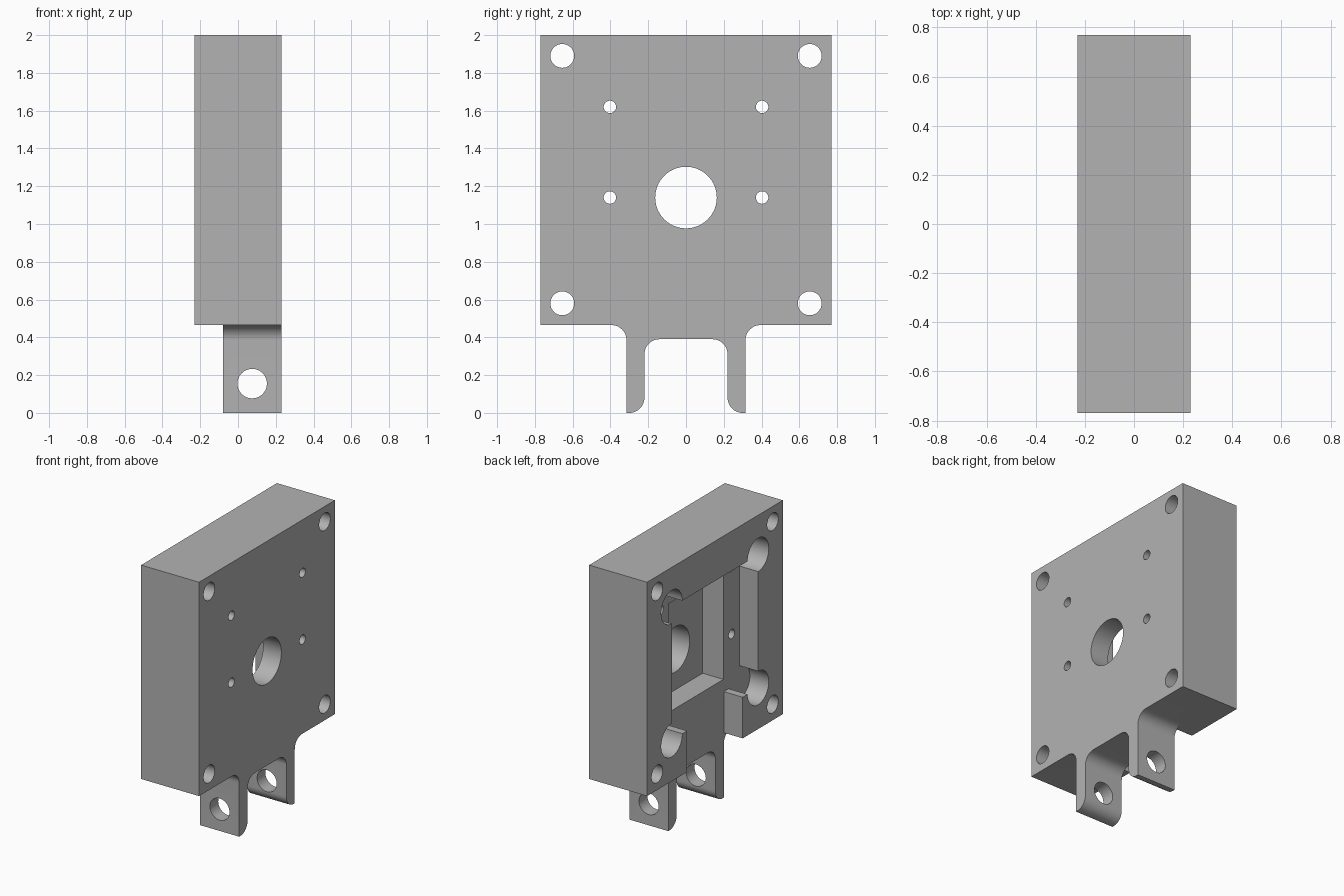
import bpy
import bmesh
from math import sin, cos, radians

cube = bpy.data.objects.get("Cube")
if cube:
    bpy.data.objects.remove(cube, do_unlink=True)

grey = bpy.data.materials.new("plain grey")
grey.use_nodes = True
colour = (0.45, 0.45, 0.45, 1)
grey.diffuse_color = colour
grey.node_tree.nodes["Principled BSDF"].inputs["Base Color"].default_value = colour


def arc(y, z, r, start, end, steps=12):
    angles = [radians(start + (end - start) * i / steps) for i in range(steps + 1)]
    return [(y + r * cos(a), z + r * sin(a)) for a in angles]


def circle(y, z, r, steps=48):
    return arc(y, z, r, 0, 360, steps)[:-1]


def prism(name, outline, low, high, axis="X"):
    """Extrude a closed outline along the x or y axis."""
    bm = bmesh.new()
    rings = []
    for d in (low, high):
        rings.append([bm.verts.new((d, u, v) if axis == "X" else (u, d, v))
                      for u, v in outline])
    bm.faces.new(rings[0])
    bm.faces.new(rings[1])
    n = len(outline)
    for i in range(n):
        j = (i + 1) % n
        bm.faces.new((rings[0][i], rings[0][j], rings[1][j], rings[1][i]))
    bmesh.ops.recalc_face_normals(bm, faces=bm.faces)
    mesh = bpy.data.meshes.new(name)
    bm.to_mesh(mesh)
    bm.free()
    mesh.materials.append(grey)
    obj = bpy.data.objects.new(name, mesh)
    bpy.context.collection.objects.link(obj)
    return obj


LEFT, STEP, RIGHT = -0.23, -0.08, 0.23
BASE, WIDE, LEG = 0.465, 0.77, 0.315
R = 0.08

# Block outline with two filleted legs, one half mirrored
half = [(-WIDE, 2), (-WIDE, BASE)]
half += arc(-LEG - R, BASE - R, R, 90, 0)
half += [(-LEG, 0)]
half += arc(-0.3, R, R, 270, 360)
half += arc(-0.22 + R, 0.39 - R, R, 180, 90)
outline = half + [(-y, z) for y, z in reversed(half)]
body = prism("mounting_block", outline, LEFT, RIGHT)

# Shallow pocket with relieved corners, open at the bottom, thinning the legs
PY, LOW, TOP, PR = 0.49, 0.76, 1.715, 0.12
pocket = arc(PY, LOW, PR, 180, 450, 36)
pocket += arc(PY, TOP, PR, 270, 540, 36)
pocket += arc(-PY, TOP, PR, 0, 270, 36)
pocket += arc(-PY, LOW, PR, 90, 360, 36)
pocket += [(-LEG, LOW), (-LEG, BASE), (-LEG - R, BASE), (-LEG - R, -0.2)]
pocket += [(LEG + R, -0.2), (LEG + R, BASE), (LEG, BASE), (LEG, LOW)]
cutters = [prism("pocket_cutter", pocket, -0.5, STEP)]

# Deeper rectangular recess
recess = [(-0.31, 0.85), (0.31, 0.85), (0.31, 1.63), (-0.31, 1.63)]
cutters.append(prism("recess_cutter", recess, -0.4, 0.085))

# Centre bore, corner holes, small screw holes and the leg pin hole
cutters.append(prism("bore_cutter", circle(0, 1.14, 0.163, 64), -0.6, 0.6))
for side in (-1, 1):
    for z in (0.58, 1.89):
        cutters.append(prism("corner_hole_cutter", circle(side * 0.655, z, 0.063), -0.6, 0.6))
    for z in (1.14, 1.62):
        cutters.append(prism("screw_hole_cutter", circle(side * 0.403, z, 0.033, 32), -0.6, 0.6))
cutters.append(prism("pin_hole_cutter", circle(0.075, 0.155, 0.078), -1, 1, "Y"))

for cutter in cutters:
    cutter.hide_render = True
    mod = body.modifiers.new(cutter.name, "BOOLEAN")
    mod.operation = "DIFFERENCE"
    mod.solver = "EXACT"
    mod.object = cutter

# Bake the cuts and drop the cutters
bpy.context.view_layer.update()
evaluated = body.evaluated_get(bpy.context.evaluated_depsgraph_get())
finished = bpy.data.meshes.new_from_object(evaluated)
body.modifiers.clear()
body.data = finished
for cutter in cutters:
    bpy.data.objects.remove(cutter, do_unlink=True)

for obj in bpy.context.selected_objects:
    obj.select_set(False)
body.select_set(True)
bpy.context.view_layer.objects.active = body
bpy.ops.object.shade_smooth_by_angle(angle=radians(30))
